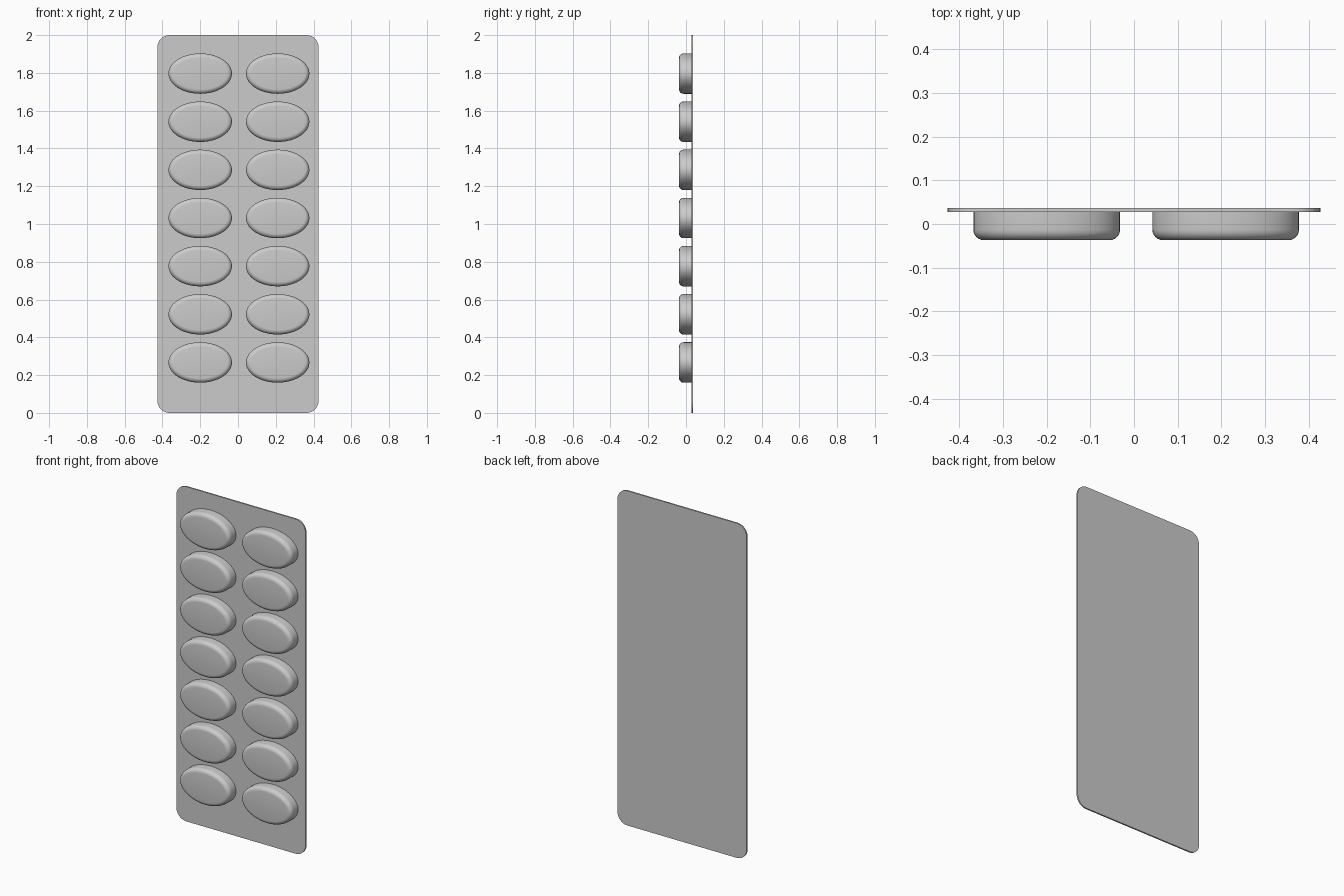
import bpy, bmesh, math

cube = bpy.data.objects.get("Cube")
if cube:
    bpy.data.objects.remove(cube, do_unlink=True)

BACK, FACE, FRONT = 0.037, 0.028, -0.037   # y of card back, card face, blister tops

grey = bpy.data.materials.new("light grey")
grey.use_nodes = True
colour = (0.6, 0.6, 0.6, 1)
grey.diffuse_color = colour
grey.node_tree.nodes["Principled BSDF"].inputs["Base Color"].default_value = colour


def loft(name, rings):
    """Closed solid through a series of matching rings of points."""
    bm = bmesh.new()
    loops = [[bm.verts.new(p) for p in ring] for ring in rings]
    n = len(loops[0])
    for a, b in zip(loops, loops[1:]):
        for i in range(n):
            j = (i + 1) % n
            bm.faces.new((a[i], a[j], b[j], b[i]))
    bm.faces.new(loops[0])
    bm.faces.new(loops[-1])
    bmesh.ops.recalc_face_normals(bm, faces=bm.faces)
    mesh = bpy.data.meshes.new(name)
    bm.to_mesh(mesh)
    bm.free()
    mesh.materials.append(grey)
    obj = bpy.data.objects.new(name, mesh)
    bpy.context.collection.objects.link(obj)
    bpy.ops.object.select_all(action='DESELECT')
    obj.select_set(True)
    bpy.context.view_layer.objects.active = obj
    bpy.ops.object.shade_smooth_by_angle(angle=math.radians(30))
    return obj


# Backing card with rounded corners
def card_ring(y, half_w=0.427, half_h=1.0, r=0.065, steps=8):
    points = []
    for k, (sx, sz) in enumerate([(1, 1), (-1, 1), (-1, -1), (1, -1)]):
        for s in range(steps + 1):
            a = math.pi / 2 * (k + s / steps)
            points.append((sx * (half_w - r) + r * math.cos(a), y,
                           1 + sz * (half_h - r) + r * math.sin(a)))
    return points


loft("backing_card", [card_ring(BACK), card_ring(FACE)])


# Oval blister: straight wall, then a rounded rim into a flat top
def oval_ring(y, inset, rx=0.168, rz=0.107, sides=48):
    points = []
    for i in range(sides):
        a = math.tau * i / sides
        nx, nz = math.cos(a) / rx, math.sin(a) / rz
        length = math.hypot(nx, nz)
        points.append((rx * math.cos(a) - inset * nx / length, y,
                       rz * math.sin(a) - inset * nz / length))
    return points


fillet = 0.024
rings = [oval_ring(FACE + 0.002, 0)]
for s in range(7):
    a = math.pi / 2 * s / 6
    rings.append(oval_ring(FRONT + fillet * (1 - math.sin(a)), fillet * (1 - math.cos(a))))
blister = loft("blister_1", rings)

# Two columns of seven blisters
spots = [(x, 0.267 + 0.2549 * row) for row in range(7) for x in (-0.2, 0.21)]
for i, (x, z) in enumerate(spots):
    obj = blister
    if i:
        obj = bpy.data.objects.new(f"blister_{i + 1}", blister.data)
        bpy.context.collection.objects.link(obj)
    obj.location = (x, 0, z)
